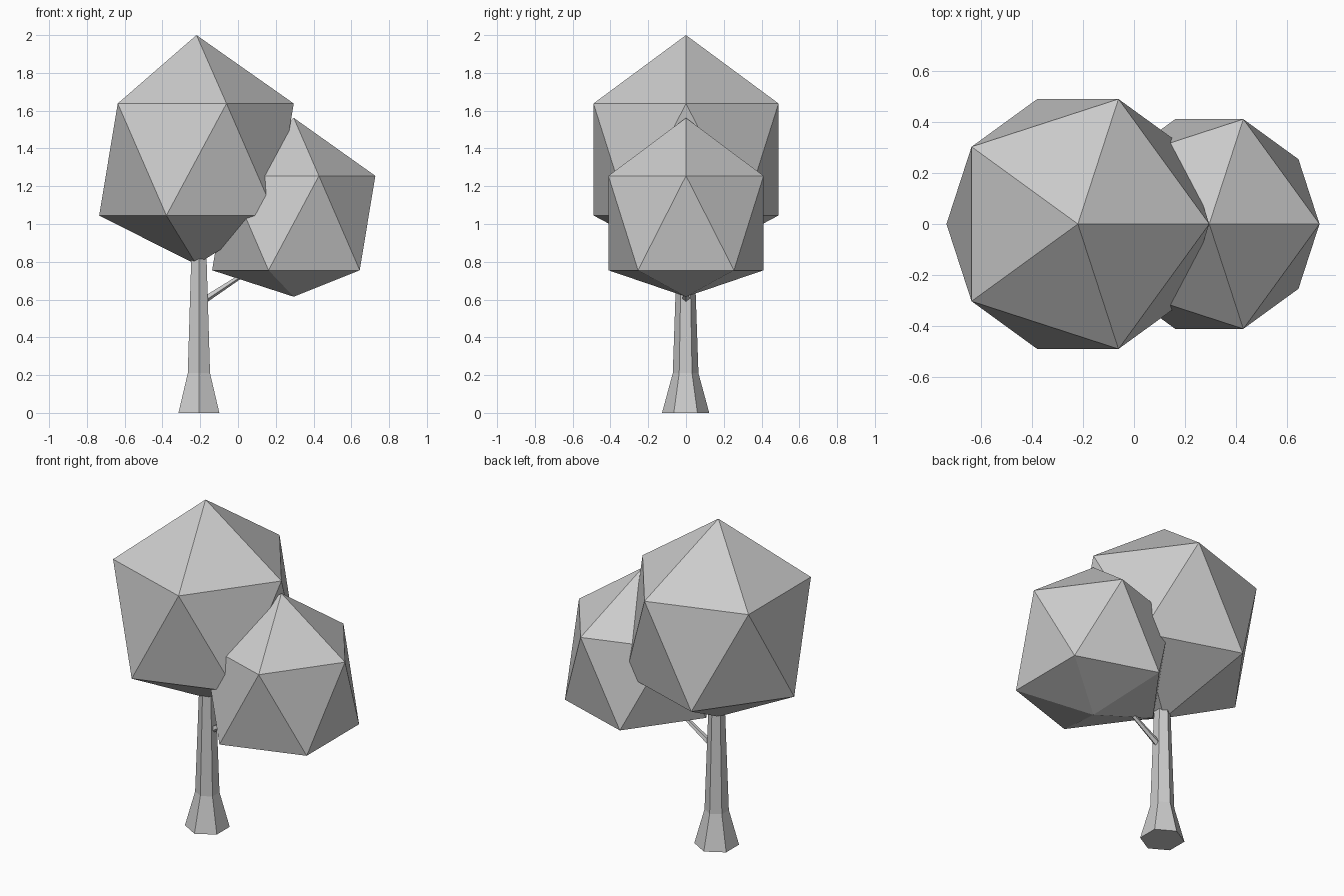
import bpy, bmesh
from math import cos, sin, pi
from mathutils import Vector

cube = bpy.data.objects.get("Cube")
if cube:
    bpy.data.objects.remove(cube, do_unlink=True)

grey = bpy.data.materials.new("plain_grey")
grey.use_nodes = True
GREY = (0.6, 0.6, 0.6, 1)
grey.diffuse_color = GREY
grey.node_tree.nodes["Principled BSDF"].inputs["Base Color"].default_value = GREY


def finish(name, bm):
    """Turn a bmesh into a flat-shaded object."""
    bmesh.ops.recalc_face_normals(bm, faces=bm.faces[:])
    mesh = bpy.data.meshes.new(name)
    bm.to_mesh(mesh)
    bm.free()
    mesh.materials.append(grey)
    obj = bpy.data.objects.new(name, mesh)
    bpy.context.collection.objects.link(obj)
    return obj


def ring(bm, centre, radius, sides, turn, u=Vector((1, 0, 0)), v=Vector((0, 1, 0))):
    angles = [turn + 2 * pi * i / sides for i in range(sides)]
    return [bm.verts.new(centre + radius * (u * cos(a) + v * sin(a))) for a in angles]


def crown(name, x, radius, top, upper, lower, bottom):
    """Twenty-sided crown: two staggered five-point rings and two tips."""
    bm = bmesh.new()
    tip = bm.verts.new((x, 0, top))
    base = bm.verts.new((x, 0, bottom))
    a = ring(bm, Vector((x, 0, upper)), radius, 5, 0)
    b = ring(bm, Vector((x, 0, lower)), radius, 5, pi / 5)
    for i in range(5):
        j = (i + 1) % 5
        for face in ((tip, a[i], a[j]), (a[i], b[i], a[j]),
                     (a[j], b[i], b[j]), (base, b[j], b[i])):
            bm.faces.new(face)
    return finish(name, bm)


def tapered(name, sections, sides, turn, u=Vector((1, 0, 0)), v=Vector((0, 1, 0))):
    """Capped faceted tube through (centre, radius) sections."""
    bm = bmesh.new()
    rings = [ring(bm, Vector(c), r, sides, turn, u, v) for c, r in sections]
    for p, q in zip(rings, rings[1:]):
        for i in range(sides):
            j = (i + 1) % sides
            bm.faces.new((p[i], p[j], q[j], q[i]))
    bm.faces.new(rings[0])
    bm.faces.new(rings[-1])
    return finish(name, bm)


# Leaf crowns
crown("large_crown", -0.22, 0.515, 2.0, 1.638, 1.045, 0.785)
crown("small_crown", 0.295, 0.432, 1.562, 1.255, 0.755, 0.615)

# Trunk with flared foot
tx = -0.207
tapered("trunk", [((tx, -0.002, 0), 0.125), ((tx, -0.002, 0.21), 0.068),
                  ((tx, -0.002, 0.9), 0.044)], 6, pi / 6)

# Thin side branch reaching into the small crown
start, end = Vector((-0.2, 0, 0.585)), Vector((0.1, 0, 0.78))
side = Vector((0, 1, 0))
across = side.cross((end - start).normalized())
tapered("branch", [(start, 0.02), (end, 0.009)], 5, 0, across, side)
